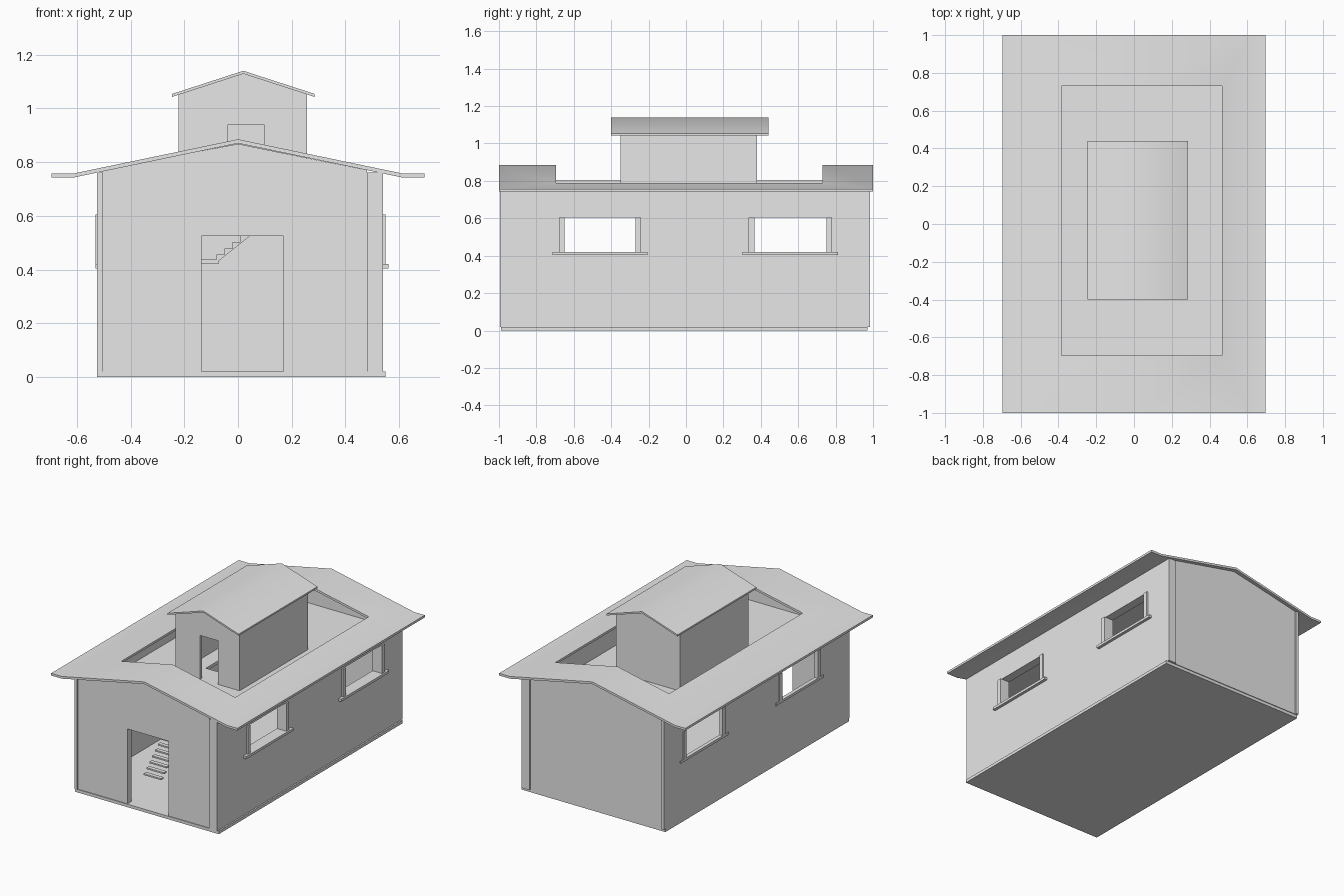
import bpy

if "Cube" in bpy.data.objects:
    bpy.data.objects.remove(bpy.data.objects["Cube"], do_unlink=True)

# One plain grey material for the whole building
grey = bpy.data.materials.new("light grey")
grey.use_nodes = True
COLOUR = (0.8, 0.8, 0.8, 1)
grey.diffuse_color = COLOUR
grey.node_tree.nodes["Principled BSDF"].inputs["Base Color"].default_value = COLOUR


def prism(name, profile, y0, y1):
    """Extrude an (x, z) outline, listed anticlockwise seen from the front."""
    n = len(profile)
    verts = [(x, y, z) for y in (y0, y1) for x, z in profile]
    faces = [list(range(n)), list(range(2 * n - 1, n - 1, -1))]
    faces += [(i, i + n, (i + 1) % n + n, (i + 1) % n) for i in range(n)]
    mesh = bpy.data.meshes.new(name)
    mesh.from_pydata(verts, [], faces)
    mesh.materials.append(grey)
    obj = bpy.data.objects.new(name, mesh)
    bpy.context.collection.objects.link(obj)
    return obj


def box(name, x0, x1, y0, y1, z0, z1):
    return prism(name, [(x0, z0), (x1, z0), (x1, z1), (x0, z1)], y0, y1)


def select(obj):
    bpy.ops.object.select_all(action="DESELECT")
    obj.select_set(True)
    bpy.context.view_layer.objects.active = obj


def cut(obj, *bounds):
    """Cut a box-shaped opening."""
    cutter = box("cutter", *bounds)
    mod = obj.modifiers.new("opening", "BOOLEAN")
    mod.object = cutter
    mod.solver = "EXACT"
    select(obj)
    bpy.ops.object.modifier_apply(modifier=mod.name)
    bpy.data.objects.remove(cutter, do_unlink=True)


def smooth(obj, angle):
    select(obj)
    bpy.ops.object.shade_smooth_by_angle(angle=angle)


def gable(name, x0, x1, z0, eave, peak, y0, y1, door=None):
    """Pitched end wall with an optional (x0, x1, top) doorway."""
    outline = [(x0, z0)]
    if door:
        a, b, top = door
        outline += [(a, z0), (a, top), (b, top), (b, z0)]
    outline += [(x1, z0), (x1, eave), peak, (x0, eave)]
    return prism(name, outline, y0, y1)


def roof(name, top, thickness, y0, y1):
    """Sheet roof from its upper line, left to right."""
    under = [(x, z - thickness) for x, z in top]
    return prism(name, under + top[::-1], y0, y1)


# Floor slab and gable walls
FLOOR, DECK = 0.02, 0.645
box("floor_slab", -0.525, 0.55, -0.99, 0.97, 0, FLOOR)
gable("front_wall", -0.505, 0.48, FLOOR, 0.77, (0, 0.868), -0.985, -0.945,
      door=(-0.135, 0.17, 0.525))
gable("back_wall", -0.505, 0.48, FLOOR, 0.77, (0, 0.868), 0.935, 0.975)

# Long side walls with window openings, jambs and sills
WINDOWS = [(-0.68, -0.24), (0.335, 0.78)]
for side, x0, x1, out in (("right", 0.48, 0.54, 0.55), ("left", -0.525, -0.505, -0.53)):
    wall = box(side + "_side_wall", x0, x1, -0.995, 0.985, FLOOR, 0.762)
    inner = x0 if side == "right" else x1
    lo, hi = min(inner, out), max(inner, out)
    for y0, y1 in WINDOWS:
        cut(wall, x0 - 0.1, x1 + 0.1, y0, y1, 0.41, 0.605)
        for y in (y0, y1 - 0.03):
            box(side + "_window_jamb", lo, hi, y, y + 0.03, 0.42, 0.605)
        box(side + "_window_sill", lo, hi + 0.01 * (side == "right"),
            y0 - 0.033, y1 + 0.033, 0.403, 0.42)

# Upper deck with a stairwell
deck = box("upper_deck", -0.505, 0.48, -0.945, 0.935, DECK - 0.02, DECK)
cut(deck, -0.1, 0.2, -0.2, -0.05, 0.5, 0.8)

# Main roof with flared eaves and a central opening
main_roof = roof("main_roof", [(-0.695, 0.757), (-0.615, 0.757), (0, 0.885),
                               (0.615, 0.757), (0.695, 0.757)], 0.015, -1, 1)
cut(main_roof, -0.385, 0.465, -0.695, 0.73, 0.6, 1)
smooth(main_roof, 0.7)

# Rooftop tower
PEAK = (0.02, 1.13)
gable("tower_front_wall", -0.222, 0.257, DECK, 1.053, PEAK, -0.35, -0.33,
      door=(-0.037, 0.097, 0.94))
gable("tower_back_wall", -0.222, 0.257, DECK, 1.053, PEAK, 0.36, 0.38)
box("tower_left_wall", -0.222, -0.202, -0.33, 0.36, DECK, 1.053)
box("tower_right_wall", 0.237, 0.257, -0.33, 0.36, DECK, 1.053)
tower_roof = roof("tower_roof", [(-0.245, 1.054), (0.02, 1.14), (0.285, 1.054)],
                  0.011, -0.4, 0.44)
smooth(tower_roof, 0.8)

# Lower stair flight, landing and upper flight
STEPS = 14
rise = (0.42 - FLOOR) / STEPS
for i in range(STEPS):
    y, z = -0.62 + 0.03 * i, FLOOR + rise * (i + 1)
    box("lower_step", -0.27, -0.14, y, y + 0.028, z - 0.01, z)
box("stair_landing", -0.27, -0.07, -0.2, -0.05, 0.422, 0.438)
for i in range(9):
    x, z = -0.08 + 0.03 * i, 0.455 + 0.024 * i
    prism("upper_step", [(x, z - 0.03), (x + 0.03, z - 0.006), (x + 0.03, z), (x, z)],
          -0.2, -0.05)
